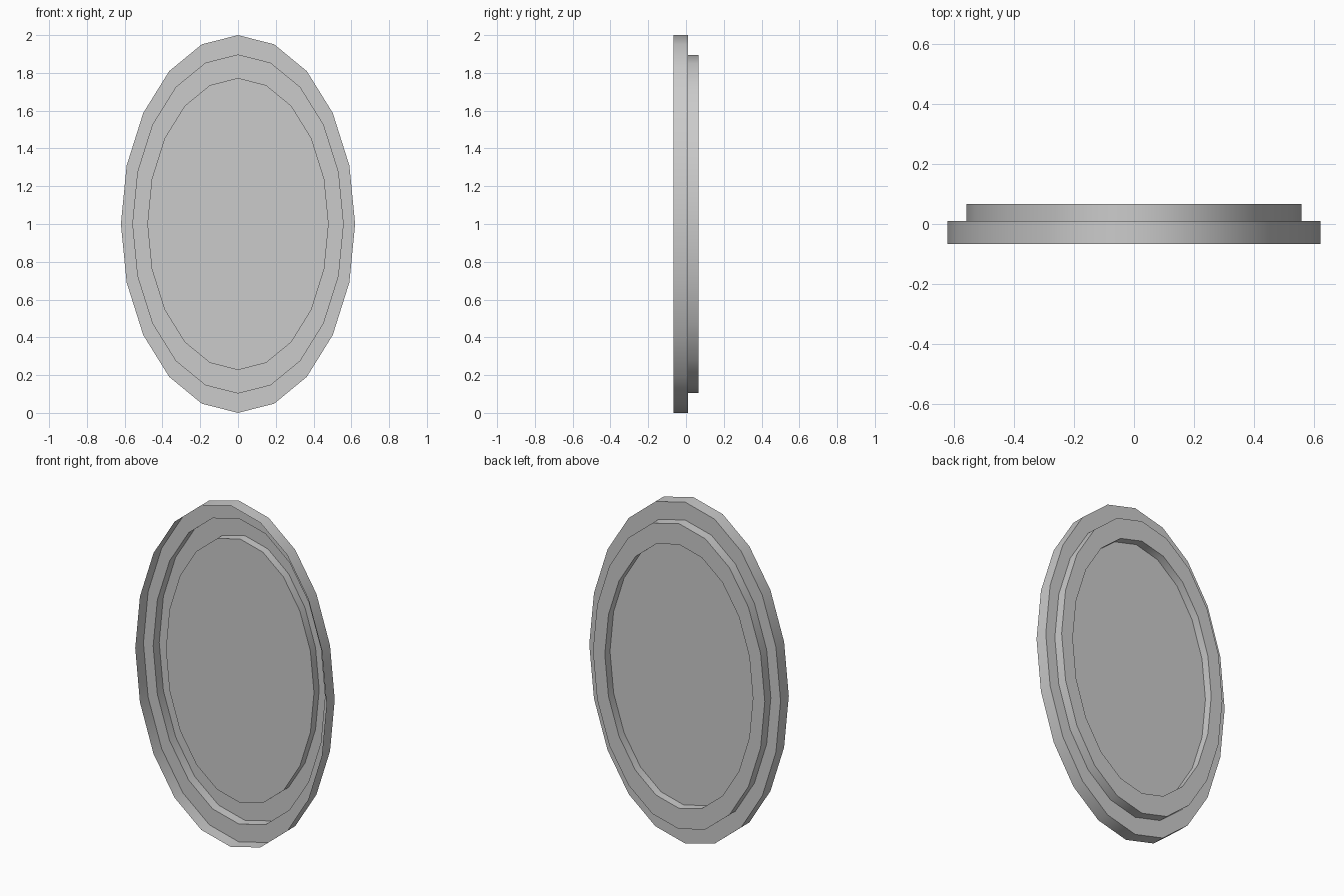
import bpy, bmesh
from math import sin, cos, tau, radians

if "Cube" in bpy.data.objects:
    bpy.data.objects.remove(bpy.data.objects["Cube"])

SIDES = 20
# (half width, half height, y) of each oval loop, from the open front rim to the inner panel
LOOPS = [
    (0.62, 1.0, -0.066),
    (0.62, 1.0, 0.01),
    (0.557, 0.895, 0.01),
    (0.557, 0.895, 0.066),
    (0.48, 0.773, 0.066),
    (0.48, 0.773, 0.018),
]


def oval(bm, rx, rz, y):
    return [bm.verts.new((rx * sin(tau * i / SIDES), y, 1 + rz * cos(tau * i / SIDES)))
            for i in range(SIDES)]


# Stepped oval shell, open towards the front
bm = bmesh.new()
rings = [oval(bm, *loop) for loop in LOOPS]
for a, b in zip(rings, rings[1:]):
    for i in range(SIDES):
        j = (i + 1) % SIDES
        bm.faces.new((a[i], a[j], b[j], b[i]))

# Flat panel closing the recess
bm.faces.new(rings[-1])
bmesh.ops.recalc_face_normals(bm, faces=bm.faces)
panel = max(bm.faces, key=lambda f: len(f.verts))
if panel.normal.y < 0:
    bmesh.ops.reverse_faces(bm, faces=bm.faces)

mesh = bpy.data.meshes.new("oval_plate")
bm.to_mesh(mesh)
bm.free()
plate = bpy.data.objects.new("oval_plate", mesh)
bpy.context.collection.objects.link(plate)

# Soft rim shading with crisp steps
bpy.context.view_layer.objects.active = plate
plate.select_set(True)
bpy.ops.object.shade_smooth_by_angle(angle=radians(35))
